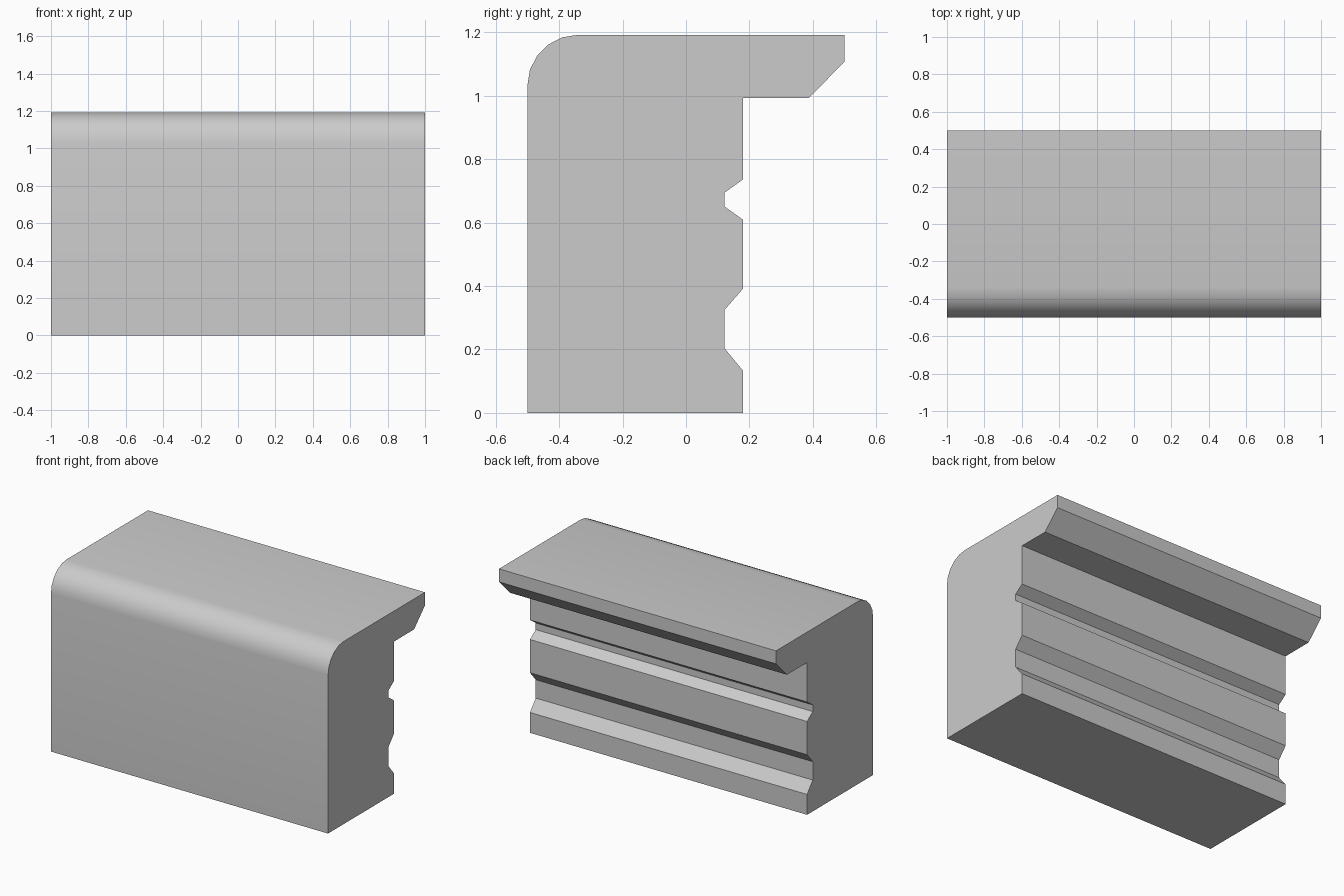
import bpy, bmesh
from math import cos, sin, radians, pi

if "Cube" in bpy.data.objects:
    bpy.data.objects.remove(bpy.data.objects["Cube"])

TOP, WALL, GROOVE = 1.192, 0.18, 0.121
R, STEPS = 0.16, 5

# Side profile (y, z): base, grooved back wall, chamfered overhang
profile = [(-0.5, 0), (WALL, 0)]
for z0, z1, z2, z3 in [(0.133, 0.204, 0.324, 0.392), (0.609, 0.651, 0.694, 0.736)]:
    profile += [(WALL, z0), (GROOVE, z1), (GROOVE, z2), (WALL, z3)]
profile += [(WALL, 0.993), (0.387, 0.993), (0.5, 1.107), (0.5, TOP)]

# Rounded front top corner
for i in range(STEPS + 1):
    a = radians(90) + i / STEPS * pi / 2
    profile.append((-0.5 + R + R * cos(a), TOP - R + R * sin(a)))

# Extrude the profile along x
bm = bmesh.new()
face = bm.faces.new([bm.verts.new((-1, y, z)) for y, z in profile])
ext = bmesh.ops.extrude_face_region(bm, geom=[face], use_keep_orig=True)
bmesh.ops.translate(bm, vec=(2, 0, 0),
                    verts=[g for g in ext["geom"] if isinstance(g, bmesh.types.BMVert)])
bmesh.ops.recalc_face_normals(bm, faces=bm.faces)
mesh = bpy.data.meshes.new("edge_moulding")
bm.to_mesh(mesh)
bm.free()

moulding = bpy.data.objects.new("edge_moulding", mesh)
bpy.context.collection.objects.link(moulding)
bpy.context.view_layer.objects.active = moulding
moulding.select_set(True)
bpy.ops.object.shade_smooth_by_angle(angle=radians(30))
